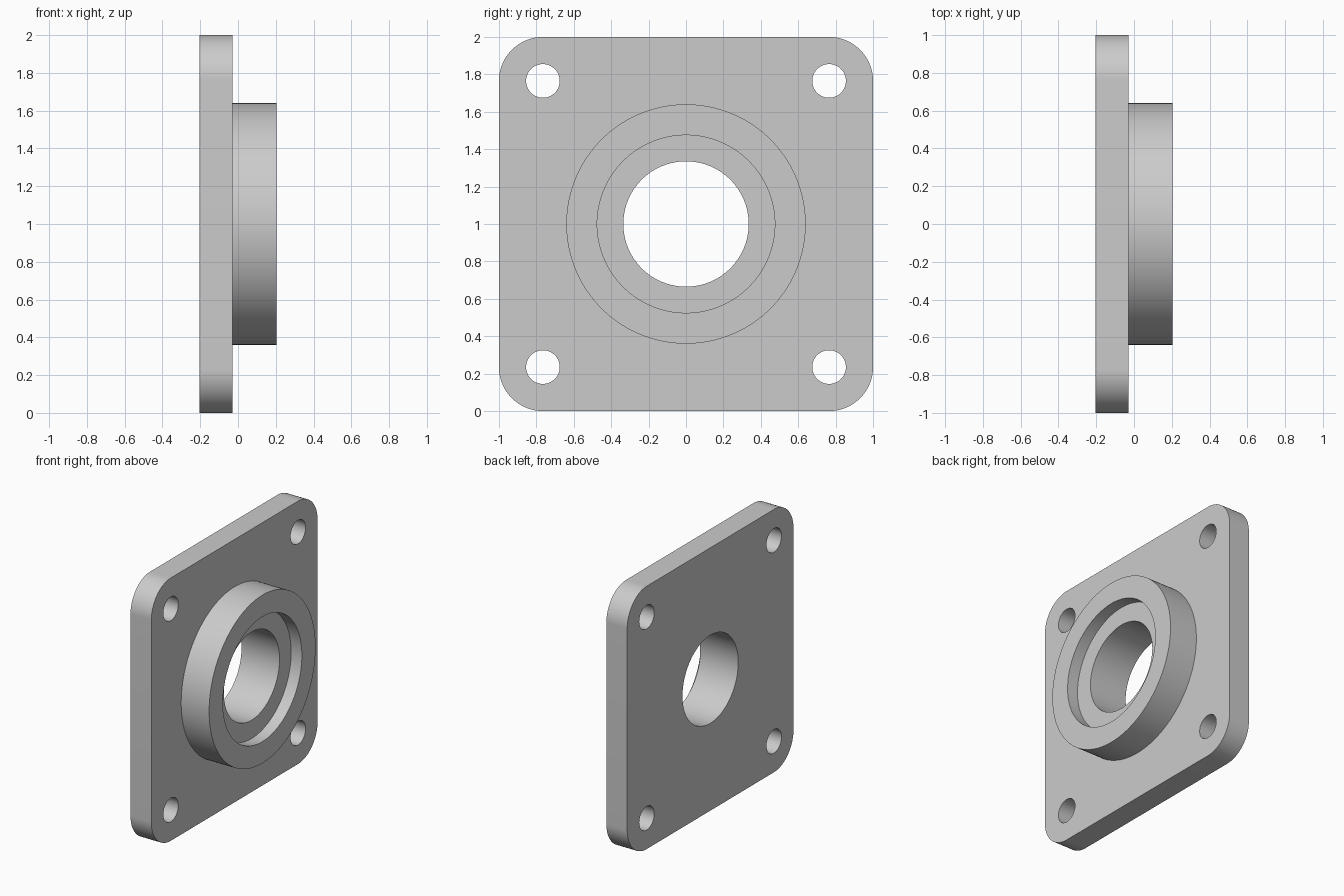
import bpy
import bmesh
from math import pi, radians
from mathutils import Matrix

cube = bpy.data.objects.get("Cube")
if cube:
    bpy.data.objects.remove(cube, do_unlink=True)

BACK, FACE, FRONT = -0.205, -0.03, 0.205   # plate back, plate face, boss rim (x)
MID = 1.0                                  # height of the bore axis
BOLT = 0.765                               # bolt hole offset from the axis

grey = bpy.data.materials.new("light_grey")
grey.use_nodes = True
colour = (0.6, 0.6, 0.6, 1)
grey.diffuse_color = colour
grey.node_tree.nodes["Principled BSDF"].inputs["Base Color"].default_value = colour


def make_object(name, bm):
    bmesh.ops.recalc_face_normals(bm, faces=bm.faces)
    mesh = bpy.data.meshes.new(name)
    bm.to_mesh(mesh)
    bm.free()
    mesh.materials.append(grey)
    obj = bpy.data.objects.new(name, mesh)
    bpy.context.collection.objects.link(obj)
    return obj


def disc(name, radius, x0, x1, y=0, z=MID, sides=128):
    """Solid cylinder lying along x."""
    bm = bmesh.new()
    place = Matrix.Translation(((x0 + x1) / 2, y, z)) @ Matrix.Rotation(pi / 2, 4, 'Y')
    bmesh.ops.create_cone(bm, cap_ends=True, segments=sides, radius1=radius,
                          radius2=radius, depth=x1 - x0, matrix=place)
    return make_object(name, bm)


def combine(target, tool, operation):
    """Apply a boolean and discard the tool object."""
    tool.hide_render = True
    mod = target.modifiers.new(operation.lower(), 'BOOLEAN')
    mod.operation = operation
    mod.solver = 'EXACT'
    mod.object = tool
    bpy.context.view_layer.objects.active = target
    bpy.ops.object.modifier_apply(modifier=mod.name)
    bpy.data.objects.remove(tool, do_unlink=True)


# Square plate with four rounded corners
bm = bmesh.new()
bmesh.ops.create_cube(bm, size=1, matrix=Matrix.Translation(((BACK + FACE) / 2, 0, MID))
                      @ Matrix.Diagonal((FACE - BACK, 2, 2, 1)))
corners = [e for e in bm.edges if abs(e.verts[0].co.x - e.verts[1].co.x) > 0.1]
bmesh.ops.bevel(bm, geom=corners, offset=0.235, offset_type='OFFSET', segments=24,
                profile=0.5, affect='EDGES')
flange = make_object("flange_plate", bm)

# Raised boss, stepped recess and through bore
combine(flange, disc("boss", 0.64, FACE - 0.08, FRONT), 'UNION')
combine(flange, disc("recess_cutter", 0.475, FRONT - 0.09, FRONT + 0.1), 'DIFFERENCE')
combine(flange, disc("bore_cutter", 0.335, BACK - 0.1, FRONT + 0.1), 'DIFFERENCE')

# Bolt holes in the corners
for sy in (-1, 1):
    for sz in (-1, 1):
        hole = disc("bolt_cutter", 0.09, BACK - 0.1, FACE + 0.1,
                    sy * BOLT, MID + sz * BOLT, 48)
        combine(flange, hole, 'DIFFERENCE')

# Smooth curved walls, crisp rims
bpy.ops.object.select_all(action='DESELECT')
flange.select_set(True)
bpy.context.view_layer.objects.active = flange
bpy.ops.object.shade_smooth_by_angle(angle=radians(30))
